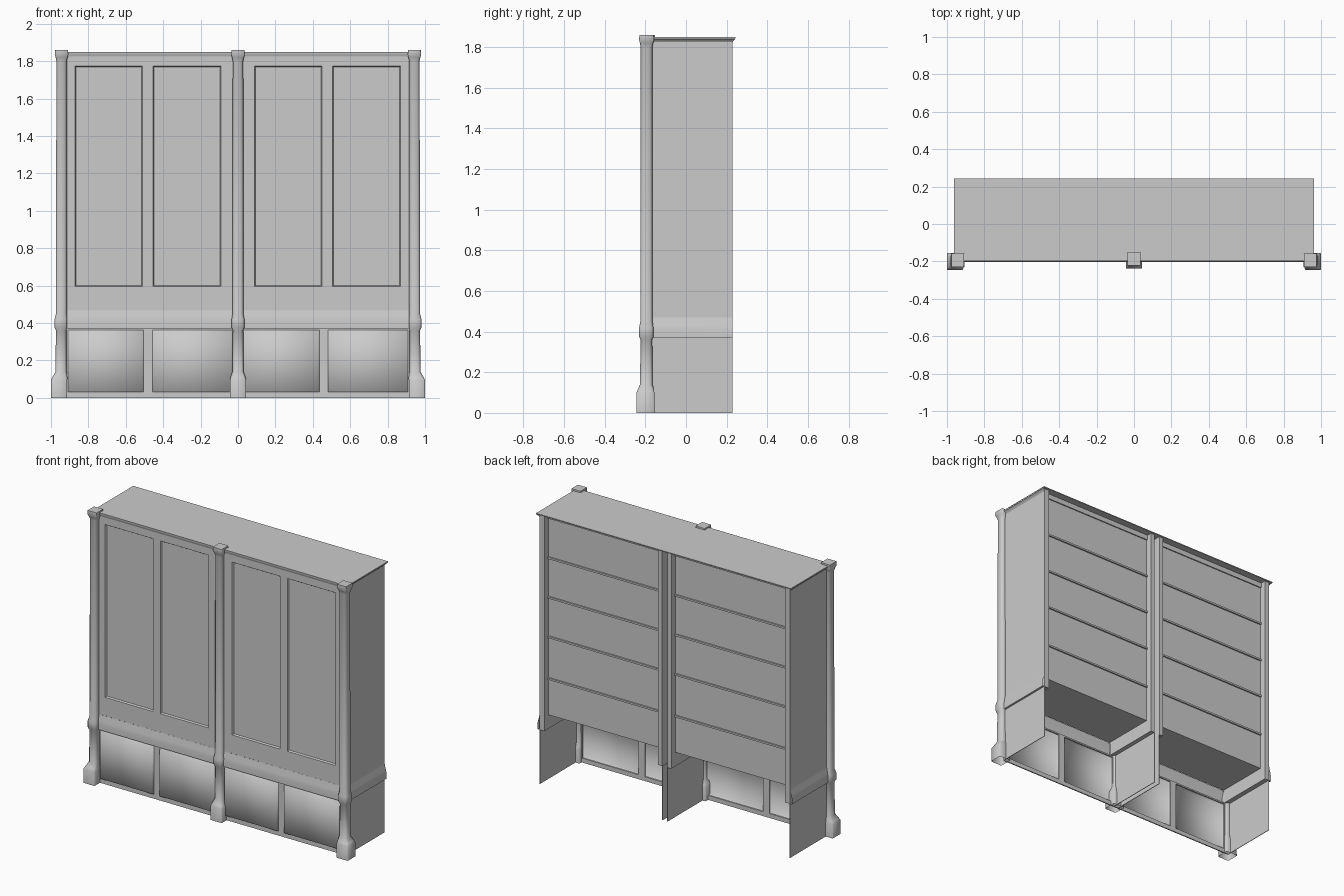
import bpy, bmesh, math

if "Cube" in bpy.data.objects:
    bpy.data.objects.remove(bpy.data.objects["Cube"])

SIDE, FRONT, BACK = 0.947, -0.192, 0.23
INNER = 0.02           # centre gap half width
BAY0, BAY1 = 0.05, 0.91   # clear opening of each bay
BOOKS = 0.187          # recessed back board


def make(name, verts, faces, smooth=None):
    me = bpy.data.meshes.new(name)
    me.from_pydata(verts, [], faces)
    bm = bmesh.new()
    bm.from_mesh(me)
    bmesh.ops.recalc_face_normals(bm, faces=bm.faces)
    bm.to_mesh(me)
    bm.free()
    ob = bpy.data.objects.new(name, me)
    bpy.context.collection.objects.link(ob)
    if smooth:
        bpy.context.view_layer.objects.active = ob
        bpy.ops.object.select_all(action='DESELECT')
        ob.select_set(True)
        bpy.ops.object.shade_smooth_by_angle(angle=math.radians(smooth))
    return ob


def box(name, x0, x1, y0, y1, z0, z1):
    v = [(x, y, z) for x in (x0, x1) for y in (y0, y1) for z in (z0, z1)]
    f = [(0, 1, 3, 2), (4, 6, 7, 5), (0, 4, 5, 1), (2, 3, 7, 6), (0, 2, 6, 4), (1, 5, 7, 3)]
    return make(name, v, f)


def loft(name, rings, closed=True, caps=(True, True), smooth=35):
    n = len(rings[0])
    v = [p for r in rings for p in r]
    f = []
    for i in range(len(rings) - 1):
        for j in range(n if closed else n - 1):
            k = (j + 1) % n
            f.append((i * n + j, i * n + k, (i + 1) * n + k, (i + 1) * n + j))
    if caps[0]:
        f.append(tuple(range(n)))
    if caps[1]:
        f.append(tuple(range(len(v) - n, len(v))))
    return make(name, v, f, smooth)


def ring(cx, cy, hx, hy, c, z):
    """Rectangle with chamfered corners."""
    return [(cx + x, cy + y, z) for x, y in (
        (-hx + c, -hy), (hx - c, -hy), (hx, -hy + c), (hx, hy - c),
        (hx - c, hy), (-hx + c, hy), (-hx, hy - c), (-hx, -hy + c))]


def rect(x0, x1, z0, z1, y, d=0):
    return [(x0 + d, y, z0 + d), (x1 - d, y, z0 + d), (x1 - d, y, z1 - d), (x0 + d, y, z1 - d)]


def panelled(name, x0, x1, z0, z1, y, panes, pz0, pz1, depth, thick=0.008):
    """Thin frame with recessed (depth > 0) or raised (depth < 0) panes."""
    box(name + "_bottom_rail", x0, x1, y, y + thick, z0, pz0)
    box(name + "_top_rail", x0, x1, y, y + thick, pz1, z1)
    edges = [x0] + [e for p in panes for e in p] + [x1]
    for i in range(0, len(edges), 2):
        box(name + "_stile", edges[i], edges[i + 1], y, y + thick, pz0, pz1)
    for a, b in panes:
        loft(name + "_pane", [rect(a, b, pz0, pz1, y), rect(a, b, pz0, pz1, y + depth, .006)],
             caps=(False, True), smooth=179 if depth < 0 else 30)


# columns: (z, half width, chamfer, outward shift factor)
profile = [(0, .0435, .004, 1), (.095, .0435, .006, 1), (.11, .040, .010, .7),
           (.14, .030, .012, .2), (.36, .028, .012, .2), (.375, .034, .010, .3),
           (.42, .034, .010, .3), (.45, .029, .012, .1), (1.80, .028, .012, 0),
           (1.82, .032, .008, 0), (1.835, .036, .003, 0), (1.86, .034, .002, 0)]
for name, s in (("left_column", -1), ("right_column", 1), ("centre_column", 0)):
    cy = -0.194 if s else -0.188
    loft(name, [ring(s * (.943 + .0135 * k), cy - .006 * k, h, h * 1.03, c, z)
                for z, h, c, k in profile], caps=(False, True), smooth=55)

# waist moulding around front and sides
waist = [(.37, -.004), (.37, .014), (.41, .014), (.43, .010), (.455, .003), (.47, 0)]
loft("waist_moulding", [[(-SIDE - o, BACK, z), (-SIDE - o, FRONT - o * .8, z),
                         (SIDE + o, FRONT - o * .8, z), (SIDE + o, BACK, z)] for z, o in waist],
     closed=False, caps=(False, False))

# top board, cornice flaring at the sides
cornice = [(1.825, 0), (1.832, .004), (1.840, .014), (1.85, .016)]
loft("top_cornice", [[(-SIDE - o, BACK + o * .85, z), (-SIDE - o, FRONT - o * .4, z),
                      (SIDE + o, FRONT - o * .4, z), (SIDE + o, BACK + o * .85, z)]
                     for z, o in cornice], closed=False, caps=(False, False))
box("top_board", -SIDE - .016, SIDE + .016, FRONT - .006, BACK + .014, 1.844, 1.85)

for s in (-1, 1):
    def span(a, b):
        return tuple(sorted((s * a, s * b)))
    side = "left" if s < 0 else "right"

    # thin lower walls, thick upper walls
    box(f"{side}_outer_lower_wall", *span(SIDE - .004, SIDE), FRONT + .01, BACK, 0, .37)
    box(f"{side}_inner_lower_wall", *span(INNER - .004, INNER), FRONT + .01, BACK, 0, .37)
    box(f"{side}_outer_upper_wall", *span(BAY1, SIDE), FRONT + .01, BACK, .37, 1.846)
    box(f"{side}_inner_upper_wall", *span(INNER, BAY0), FRONT + .01, BACK, .37, 1.846)

    # bottom board, back board and shelves
    box(f"{side}_bottom_board", *span(BAY0, BAY1), FRONT + .012, BOOKS, .466, .475)
    box(f"{side}_back_board", *span(BAY0, BAY1), BOOKS - .008, BOOKS, .466, 1.82)
    box(f"{side}_head_board", *span(BAY0, BAY1), FRONT + .012, BOOKS + .008, 1.81, 1.845)
    for z in (.71, .995, 1.265, 1.535):
        box(f"{side}_shelf", *span(BAY0, BAY1), FRONT + .05, BOOKS + .01, z, z + .012)

    # face frame around the doors
    box(f"{side}_frame_top", *span(0, SIDE - .005), FRONT, FRONT + .016, 1.815, 1.845)
    box(f"{side}_frame_inner", *span(0, BAY0), FRONT, FRONT + .016, .46, 1.815)
    box(f"{side}_frame_outer", *span(BAY1, SIDE - .005), FRONT, FRONT + .016, .46, 1.815)

    # tall doors: pane layout repeats in both bays
    d0, d1 = span(BAY0, BAY1)
    panelled(f"{side}_door", d0, d1, .468, 1.815, FRONT + .004,
             [(d0 + .038, d0 + .40), (d0 + .455, d0 + .82)], .595, 1.775, .010)

    # lower cupboard front with raised panes
    l0, l1 = span(.0, .94)
    mid = (l0 + l1) / 2 - .01
    panelled(f"{side}_cupboard", l0, l1, 0, .372, FRONT + .006,
             [(l0 + .03, mid - .025), (mid + .022, l1 - .03)], .03, .362, -.013)
